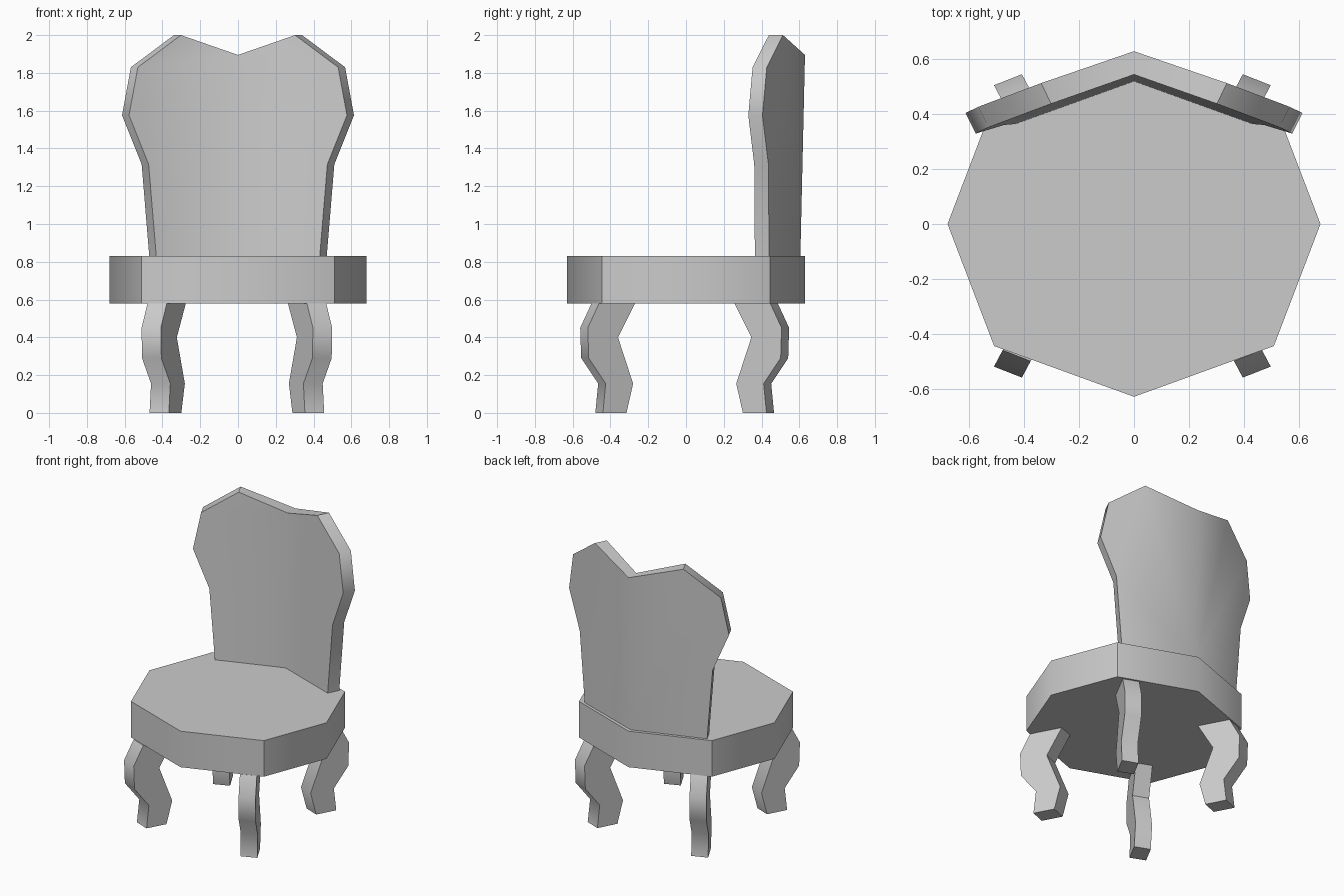
import bpy, bmesh, math

cube = bpy.data.objects.get("Cube")
if cube:
    bpy.data.objects.remove(cube, do_unlink=True)

GREY = (0.6, 0.6, 0.6, 1)
mat = bpy.data.materials.new("plain grey")
mat.use_nodes = True
mat.diffuse_color = GREY
mat.node_tree.nodes["Principled BSDF"].inputs["Base Color"].default_value = GREY


def bridge(name, side_a, side_b, open_ends=False):
    """Solid between two matching outlines; open_ends leaves out the closing wall."""
    bm = bmesh.new()
    a = [bm.verts.new(p) for p in side_a]
    b = [bm.verts.new(p) for p in side_b]
    bm.faces.new(a)
    bm.faces.new(b[::-1])
    n = len(a)
    for i in range(n - 1 if open_ends else n):
        j = (i + 1) % n
        bm.faces.new((a[j], a[i], b[i], b[j]))
    bmesh.ops.recalc_face_normals(bm, faces=bm.faces)
    mesh = bpy.data.meshes.new(name)
    bm.to_mesh(mesh)
    bm.free()
    mesh.materials.append(mat)
    obj = bpy.data.objects.new(name, mesh)
    bpy.context.collection.objects.link(obj)
    return obj


def smooth(obj):
    bpy.ops.object.select_all(action='DESELECT')
    obj.select_set(True)
    bpy.context.view_layer.objects.active = obj
    bpy.ops.object.shade_smooth_by_angle(angle=math.radians(45))


# Seat: eight-sided slab
quarter = [(0.68, 0), (0.51, 0.445), (0, 0.63)]
ring = quarter + [(-x, y) for x, y in quarter[1::-1]]
ring += [(-x, -y) for x, y in ring[1:-1]]
smooth(bridge("seat", [(x, y, 0.58) for x, y in ring], [(x, y, 0.83) for x, y in ring]))

# Backrest: half outline (x, z) of the front face, folded at the middle and mirrored
outline = [(0, 0.82), (0.432, 0.82), (0.473, 1.315), (0.577, 1.575),
           (0.53, 1.83), (0.302, 2.0), (0, 1.895)]
front, back = [], []
for x, z in outline:
    y = 0.545 - 0.36 * x - 0.023 * (1.9 - z)
    front.append((x, y, z))
    flare = 0.037 if x else 0
    back.append((x + flare, y + (0.075 if x else 0.085), z))
backrest = bridge("backrest", front, back, open_ends=True)
mirror = backrest.modifiers.new("mirror", 'MIRROR')
mirror.use_clip = True
bpy.context.view_layer.objects.active = backrest
bpy.ops.object.modifier_apply(modifier="mirror")
smooth(backrest)

# Legs: curved profile (outward reach, z), set diagonally at each corner
profile = [(-0.055, 0.58), (0.005, 0.45), (0, 0.29), (-0.09, 0.155), (-0.075, 0),
           (-0.2, 0), (-0.235, 0.155), (-0.155, 0.4), (-0.245, 0.58)]
for sx, side in ((1, "left"), (-1, "right")):
    for sy, end in ((-1, "front"), (1, "back")):
        def face(w):
            return [(sx * (0.451 + 0.53 * t + 0.051 * w) - 0.006,
                     sy * (0.528 + t - 0.02 * w) - 0.007, z) for t, z in profile]
        smooth(bridge(f"{end}_{side}_leg", face(-1), face(1)))
